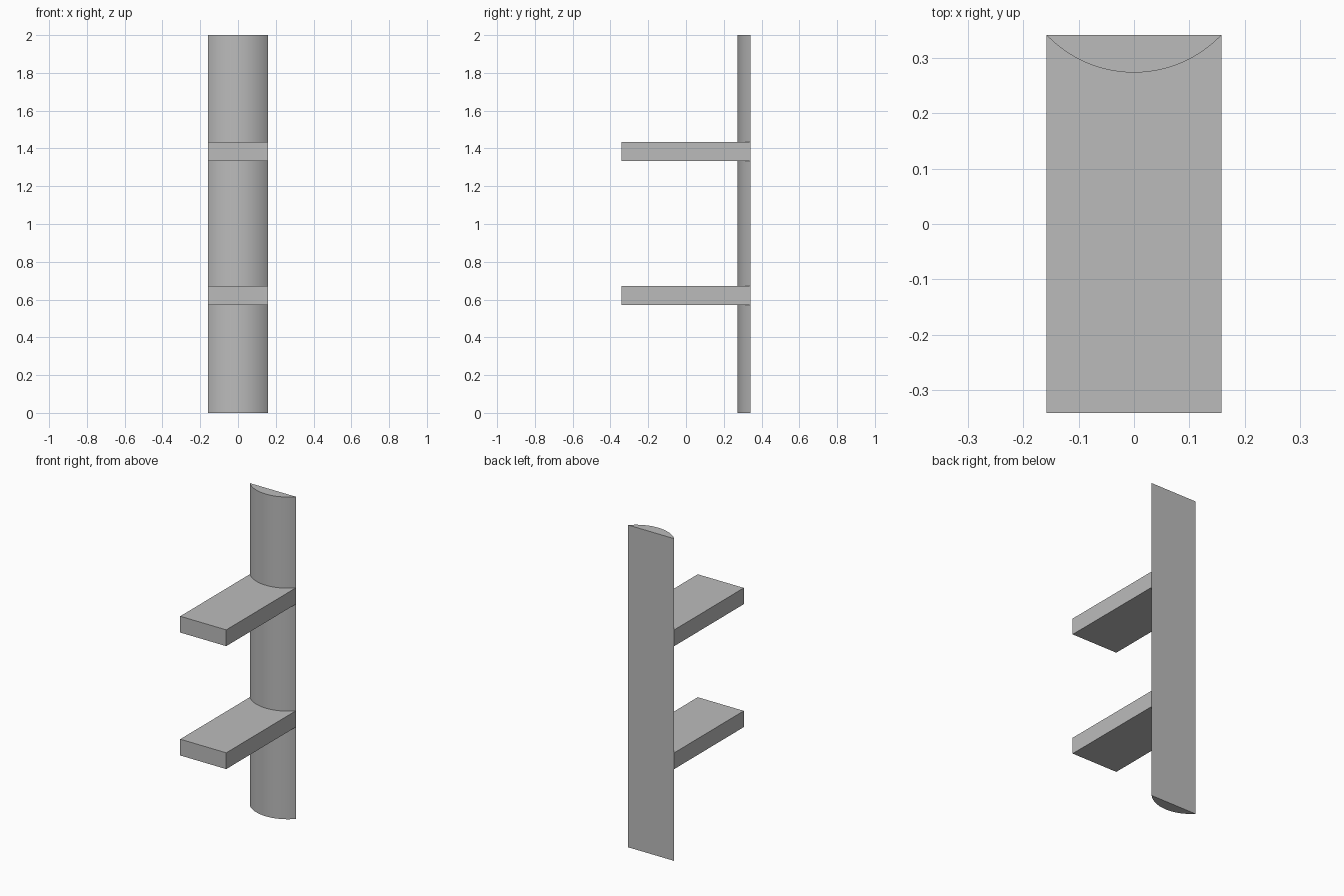
import bpy, bmesh, math

HALF_W, BACK, FRONT, SAG = 0.158, 0.341, -0.341, 0.068
SEGMENTS = 40

cube = bpy.data.objects.get("Cube")
if cube:
    bpy.data.objects.remove(cube, do_unlink=True)

grey = bpy.data.materials.new("plain_grey")
grey.use_nodes = True
colour = (0.5, 0.5, 0.5, 1)
grey.diffuse_color = colour
grey.node_tree.nodes["Principled BSDF"].inputs["Base Color"].default_value = colour


def extrude_profile(name, points, z0, z1):
    """Close a plan outline and extrude it from z0 to z1."""
    bm = bmesh.new()
    base = bm.faces.new([bm.verts.new((x, y, z0)) for x, y in points])
    top = bmesh.ops.extrude_face_region(bm, geom=[base], use_keep_orig=True)["geom"]
    bmesh.ops.translate(bm, vec=(0, 0, z1 - z0),
                        verts=[v for v in top if isinstance(v, bmesh.types.BMVert)])
    bmesh.ops.recalc_face_normals(bm, faces=bm.faces)
    mesh = bpy.data.meshes.new(name)
    bm.to_mesh(mesh)
    bm.free()
    mesh.materials.append(grey)
    obj = bpy.data.objects.new(name, mesh)
    bpy.context.collection.objects.link(obj)
    bpy.ops.object.select_all(action="DESELECT")
    obj.select_set(True)
    bpy.context.view_layer.objects.active = obj
    bpy.ops.object.shade_smooth_by_angle(angle=math.radians(25))
    return obj


# Shallow arc bulging forward from the flat back, left edge to right edge
radius = (HALF_W ** 2 + SAG ** 2) / (2 * SAG)
centre_y = BACK - SAG + radius
half_angle = math.asin(HALF_W / radius)
arc = []
for i in range(SEGMENTS + 1):
    a = half_angle * (2 * i / SEGMENTS - 1)
    arc.append((radius * math.sin(a), centre_y - radius * math.cos(a)))

# Upright with a flat back and rounded front
extrude_profile("upright", arc, 0, 2)

# Shelves hollowed at the rear to fit around the upright
shelf_outline = arc + [(HALF_W, FRONT), (-HALF_W, FRONT)]
for name, bottom in (("lower_shelf", 0.57), ("upper_shelf", 1.333)):
    extrude_profile(name, shelf_outline, bottom, bottom + 0.101)
